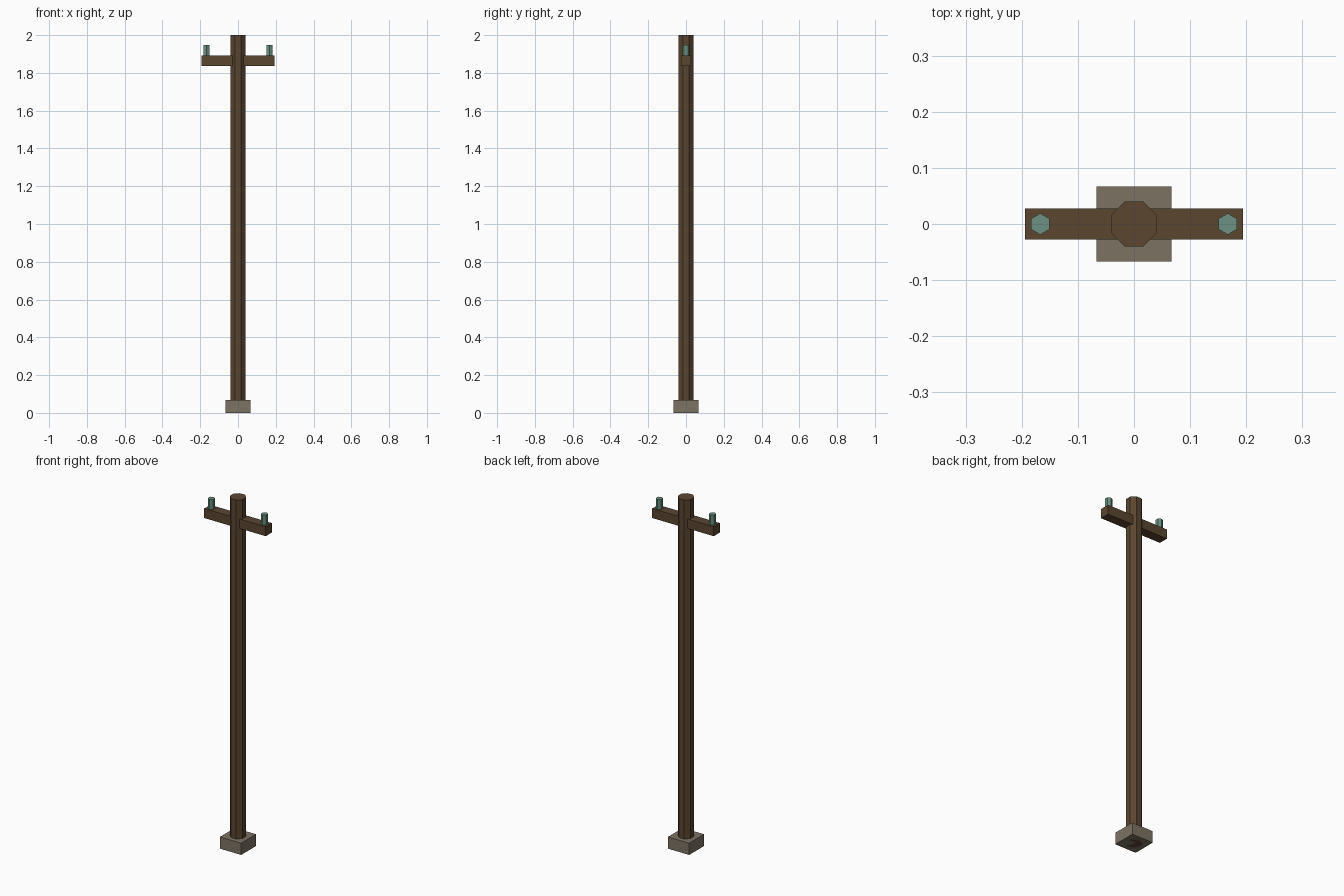
import bpy, math

if "Cube" in bpy.data.objects:
    bpy.data.objects.remove(bpy.data.objects["Cube"])


def material(name, rgb):
    m = bpy.data.materials.new(name)
    m.diffuse_color = (*rgb, 1.0)
    m.use_nodes = True
    m.node_tree.nodes["Principled BSDF"].inputs["Base Color"].default_value = m.diffuse_color
    return m


def finish(name, mat):
    ob = bpy.context.object
    ob.name = name
    ob.data.materials.append(mat)
    return ob


def box(name, size, z0, mat):
    bpy.ops.mesh.primitive_cube_add(size=1, location=(0, 0, z0 + size[2] / 2))
    bpy.context.object.scale = size
    bpy.ops.object.transform_apply(location=False, rotation=False, scale=True)
    return finish(name, mat)


def prism(name, sides, radius, x, z0, z1, turn, mat):
    bpy.ops.mesh.primitive_cylinder_add(vertices=sides, radius=radius, depth=z1 - z0,
                                        location=(x, 0, (z0 + z1) / 2), rotation=(0, 0, turn))
    return finish(name, mat)


wood = material("dark_wood", (0.105, 0.062, 0.030))
stone = material("grey_brown_stone", (0.205, 0.170, 0.125))
glass = material("green_glass", (0.150, 0.290, 0.225))

# Square footing
box("footing", (0.134, 0.134, 0.067), 0, stone)

# Octagonal pole with flats facing the axes
prism("pole", 8, 0.0435, 0, 0, 2.0, math.pi / 8, wood)

# Crossarm and its two hexagonal insulators
box("crossarm", (0.388, 0.055, 0.054), 1.837, wood)
for side, x in (("left", -0.167), ("right", 0.167)):
    prism(side + "_insulator", 6, 0.019, x, 1.891, 1.947, 0, glass)
